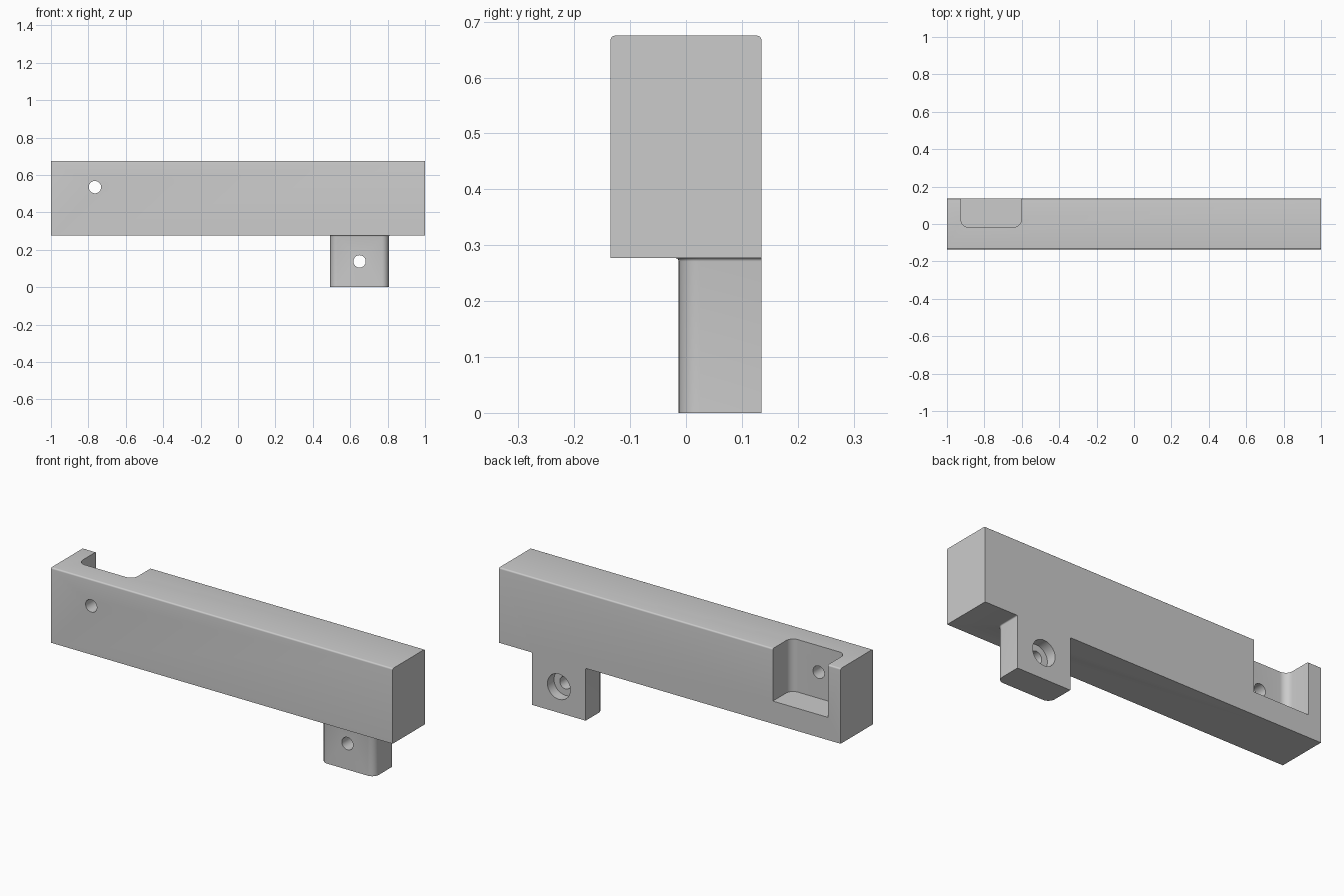
import bpy
import bmesh
from math import sin, cos, pi, radians

cube = bpy.data.objects.get("Cube")
if cube:
    bpy.data.objects.remove(cube)

BACK, BOTTOM, TOP = 0.135, 0.277, 0.675

grey = bpy.data.materials.new("light grey")
grey.use_nodes = True
grey.diffuse_color = (0.6, 0.6, 0.6, 1)
grey.node_tree.nodes["Principled BSDF"].inputs["Base Color"].default_value = (0.6, 0.6, 0.6, 1)


def make_object(name, bm):
    bmesh.ops.recalc_face_normals(bm, faces=bm.faces)
    mesh = bpy.data.meshes.new(name)
    bm.to_mesh(mesh)
    bm.free()
    mesh.materials.append(grey)
    obj = bpy.data.objects.new(name, mesh)
    bpy.context.collection.objects.link(obj)
    return obj


def outline(x0, x1, front, back, r, steps=10):
    """Rectangle in plan with its two front corners rounded."""
    pts = [(x1, back), (x0, back)]
    for cx, start in ((x0 + r, pi), (x1 - r, 1.5 * pi)):
        for i in range(steps + 1):
            a = start + i / steps * pi / 2
            pts.append((cx + r * cos(a), front + r + r * sin(a)))
    return pts


def loft(name, layers):
    """Solid through a stack of (outline, height) layers."""
    bm = bmesh.new()
    rings = [[bm.verts.new((x, y, z)) for x, y in pts] for pts, z in layers]
    bm.faces.new(rings[0])
    bm.faces.new(rings[-1])
    n = len(rings[0])
    for low, high in zip(rings, rings[1:]):
        for i in range(n):
            j = (i + 1) % n
            bm.faces.new((low[i], low[j], high[j], high[i]))
    return make_object(name, bm)


def drill(name, x, z, r, y0, y1):
    """Cylinder along y, used as a cutter."""
    bm = bmesh.new()
    bmesh.ops.create_cone(bm, cap_ends=True, segments=48, radius1=r, radius2=r, depth=y1 - y0)
    obj = make_object(name, bm)
    obj.rotation_euler.x = radians(90)
    obj.location = (x, (y0 + y1) / 2, z)
    return obj


def combine(target, other, operation):
    mod = target.modifiers.new(other.name, 'BOOLEAN')
    mod.object = other
    mod.operation = operation
    mod.solver = 'EXACT'
    bpy.context.view_layer.objects.active = target
    bpy.ops.object.modifier_apply(modifier=mod.name)
    bpy.data.objects.remove(other)


# Long bar with softly rounded long top edges
bm = bmesh.new()
bmesh.ops.create_cube(bm, size=1)
for v in bm.verts:
    v.co = (v.co.x * 2, v.co.y * 2 * BACK, BOTTOM if v.co.z < 0 else TOP)
top_edges = [e for e in bm.edges
             if all(v.co.z > 0.6 for v in e.verts) and e.calc_length() > 1]
bmesh.ops.bevel(bm, geom=top_edges, offset=0.008, segments=5, profile=0.5, affect='EDGES')
bracket = make_object("bracket_bar", bm)

# Hanging tab, flaring in a small fillet where it meets the bar
fillet = 0.006
layers = [(outline(0.493, 0.807, -0.013, BACK, 0.038), 0)]
for i in range(5):
    a = i / 4 * pi / 2
    e = fillet * (1 - cos(a))
    layers.append((outline(0.493 - e, 0.807 + e, -0.013 - e, BACK, 0.038 + e),
                   BOTTOM - fillet + fillet * sin(a)))
layers.append((layers[-1][0], BOTTOM + 0.03))
combine(bracket, loft("tab", layers), 'UNION')

# Matching pocket, open at the back and top
pocket = outline(-0.925, -0.603, -0.017, 0.3, 0.04)
combine(bracket, loft("pocket", [(pocket, 0.397), (pocket, 0.8)]), 'DIFFERENCE')

# Screw holes and the counterbore in the back of the tab
for cutter in (drill("bar_hole", -0.765, 0.535, 0.033, -0.2, 0.1),
               drill("tab_hole", 0.65, 0.138, 0.033, -0.1, 0.2),
               drill("tab_counterbore", 0.65, 0.138, 0.067, 0.08, 0.2)):
    combine(bracket, cutter, 'DIFFERENCE')

# Smooth the rounded faces and keep the corners sharp
bpy.ops.object.select_all(action='DESELECT')
bracket.select_set(True)
bpy.context.view_layer.objects.active = bracket
bpy.ops.object.shade_smooth_by_angle(angle=radians(30))
